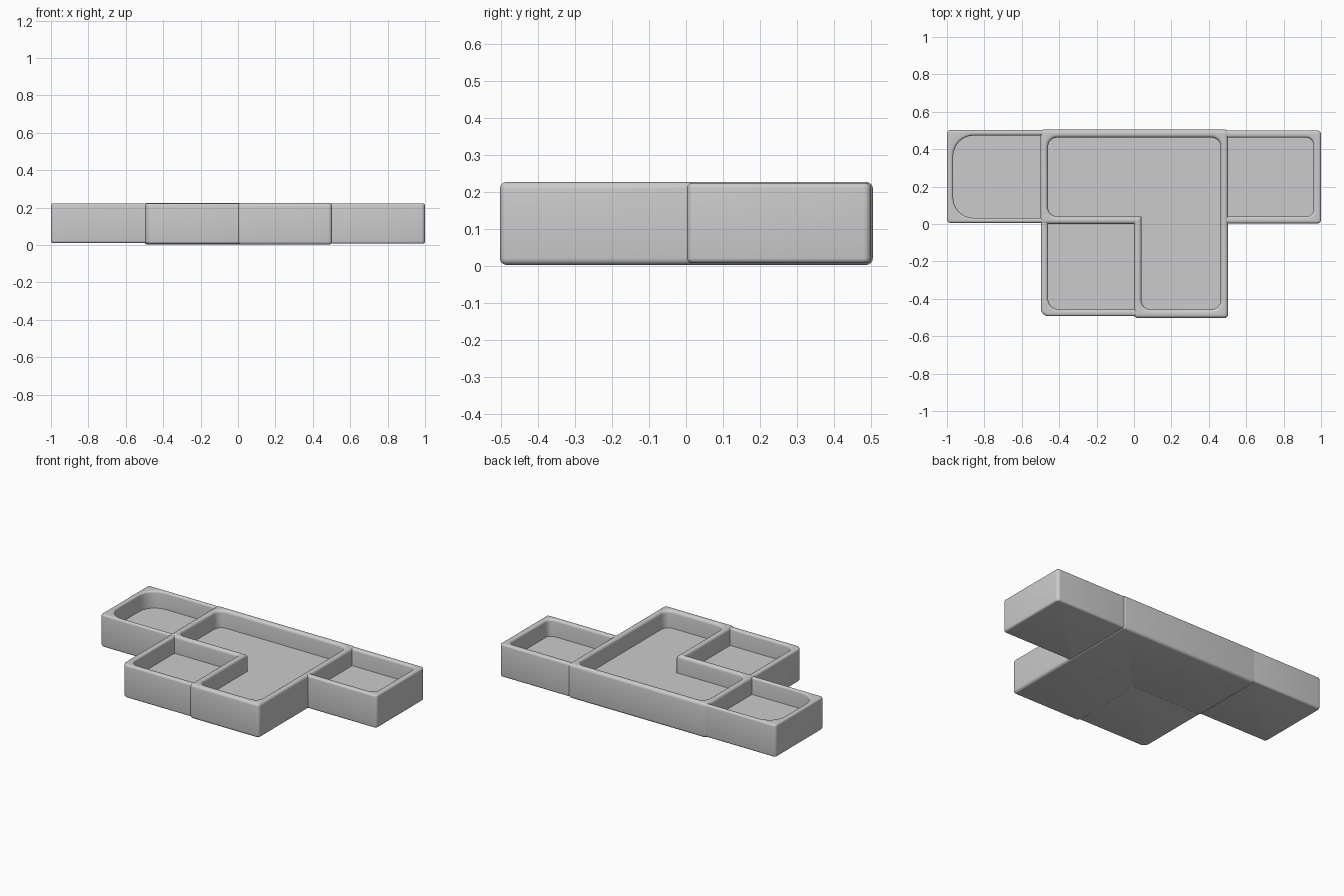
import bpy, bmesh, math
from mathutils import Vector

if "Cube" in bpy.data.objects:
    bpy.data.objects.remove(bpy.data.objects["Cube"])

SEG = 6      # steps per rounded corner
FIL = 4      # steps per rim fillet


def ring(corners, inset):
    """Right-angled CCW outline [(x, y, radius)], rounded and moved inward by inset."""
    pts = []
    n = len(corners)
    for i, (x, y, r) in enumerate(corners):
        p = Vector((x, y))
        a = (p - Vector(corners[i - 1][:2])).normalized()
        b = (Vector(corners[(i + 1) % n][:2]) - p).normalized()
        convex = a.x * b.y - a.y * b.x > 0
        p += inset * (Vector((-a.y, a.x)) + Vector((-b.y, b.x)))
        r = max(r - inset if convex else r + inset, 0.001)
        c = p - a * r + b * r
        for k in range(SEG + 1):
            t = math.pi / 2 * k / SEG
            pts.append(c + r * (a * math.sin(t) - b * math.cos(t)))
    return pts


def tray(name, outer, pocket, bottom, top, floor, fillet=0.018):
    """Loft: underside fillet, outer wall, rounded rim, pocket wall, floor."""
    steps = [(fillet * k / FIL * math.pi / 2) / fillet for k in range(FIL + 1)]
    levels = []
    for t in steps:
        levels.append((outer, fillet * (1 - math.sin(t)), bottom + fillet * (1 - math.cos(t))))
    for t in steps:
        levels.append((outer, fillet * (1 - math.cos(t)), top - fillet * (1 - math.sin(t))))
    for t in reversed(steps):
        levels.append((pocket, -fillet * (1 - math.cos(t)), top - fillet * (1 - math.sin(t))))
    levels.append((pocket, 0, floor))

    bm = bmesh.new()
    rings = [[bm.verts.new((p.x, p.y, z)) for p in ring(o, d)] for o, d, z in levels]
    n = len(rings[0])
    for lo, hi in zip(rings, rings[1:]):
        for i in range(n):
            j = (i + 1) % n
            bm.faces.new((lo[i], lo[j], hi[j], hi[i]))
    bm.faces.new(rings[0][::-1])
    bm.faces.new(rings[-1])
    bmesh.ops.recalc_face_normals(bm, faces=bm.faces)
    me = bpy.data.meshes.new(name)
    bm.to_mesh(me)
    bm.free()
    ob = bpy.data.objects.new(name, me)
    bpy.context.collection.objects.link(ob)
    bpy.ops.object.select_all(action='DESELECT')
    ob.select_set(True)
    bpy.context.view_layer.objects.active = ob
    bpy.ops.object.shade_smooth_by_angle(angle=math.radians(35))


def box(x0, y0, x1, y1, r):
    """Rectangle with radii for corners: front left, front right, back right, back left."""
    return [(x0, y0, r[0]), (x1, y0, r[1]), (x1, y1, r[2]), (x0, y1, r[3])]


S = 0.02
# central L-shaped tray
tray("main_tray",
     [(0, -0.503, S), (0.503, -0.503, S), (0.503, 0.505, S),
      (-0.5, 0.505, S), (-0.5, 0, S), (0, 0, 0.002)],
     [(0.04, -0.457, 0.05), (0.463, -0.457, 0.05), (0.463, 0.462, 0.05),
      (-0.46, 0.462, 0.05), (-0.46, 0.04, 0.05), (0.04, 0.04, 0.002)],
     0.002, 0.226, 0.112)

# smaller trays, their open sides tucked into the walls of the main tray
tray("left_tray",
     box(-1.0, 0.005, -0.472, 0.503, [S] * 4),
     box(-0.967, 0.032, -0.485, 0.473, [0.11, 0.003, 0.003, 0.11]),
     0.01, 0.223, 0.112, 0.013)
tray("right_tray",
     box(0.474, 0.003, 1.0, 0.5, [S] * 4),
     box(0.487, 0.04, 0.96, 0.462, [0.003, 0.04, 0.04, 0.003]),
     0.007, 0.223, 0.112, 0.013)
tray("front_tray",
     box(-0.497, -0.493, 0.026, 0.026, [0.04, S, S, S]),
     box(-0.46, -0.457, 0.013, 0.013, [0.06, 0.003, 0.003, 0.003]),
     0.007, 0.223, 0.112, 0.013)
